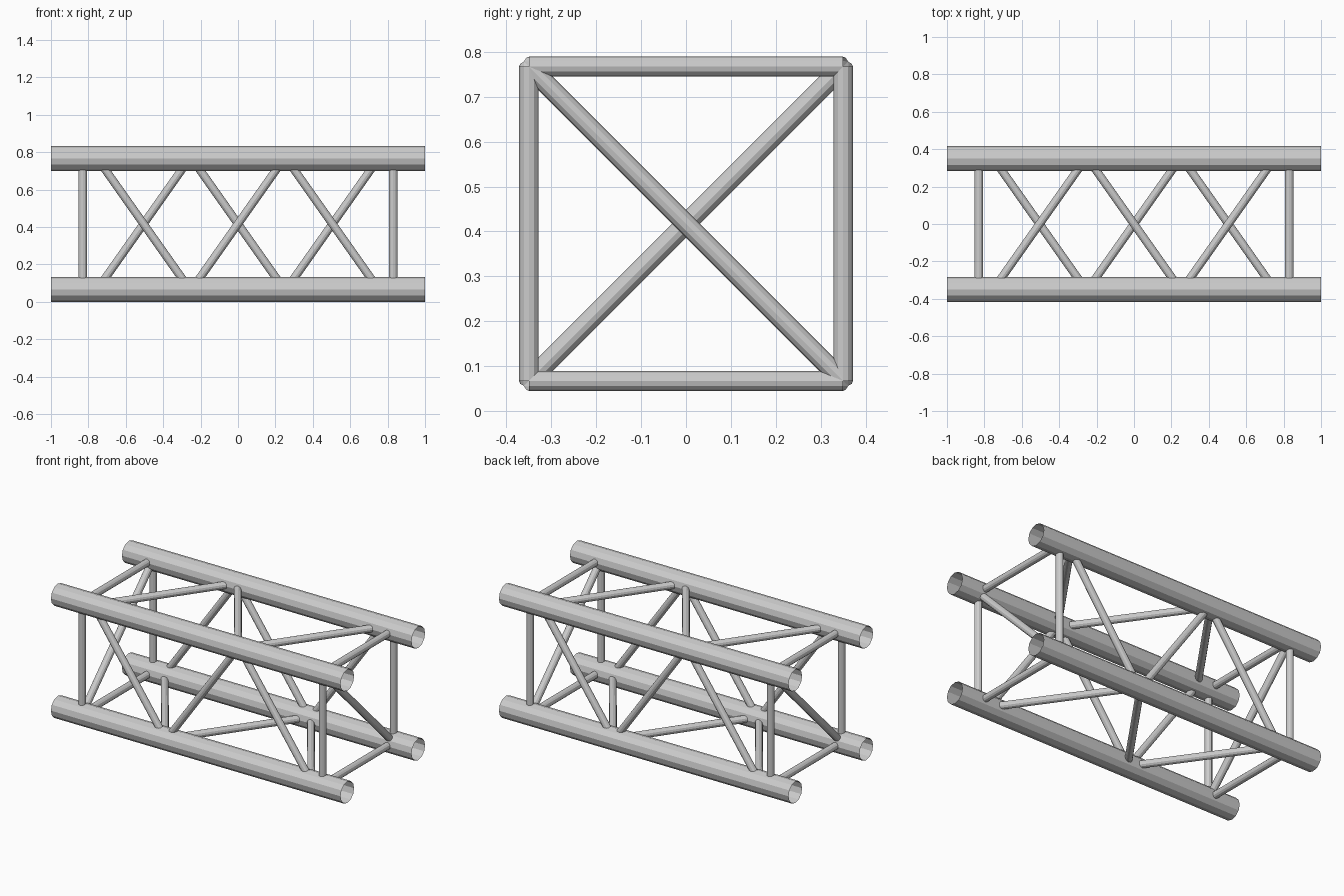
import bpy
from mathutils import Vector

if "Cube" in bpy.data.objects:
    bpy.data.objects.remove(bpy.data.objects["Cube"], do_unlink=True)

SIDES = 12
CHORD_R, BRACE_R = 0.067, 0.022
HALF = 0.35                      # half spacing between chord axes
MID_Z = HALF + CHORD_R
END_X = 0.83                     # position of the end frames
BAY, BAY_HALF = 0.505, 0.247     # bay pitch and half length of a diagonal

metal = bpy.data.materials.new("grey metal")
metal.use_nodes = True
GREY = (0.6, 0.6, 0.6, 1)
metal.diffuse_color = GREY
metal.node_tree.nodes["Principled BSDF"].inputs["Base Color"].default_value = GREY


def tube(name, start, end, radius):
    """Open faceted tube between two points given relative to the truss axis."""
    a, b = Vector(start), Vector(end)
    bpy.ops.mesh.primitive_cylinder_add(
        vertices=SIDES, radius=radius, depth=(b - a).length, end_fill_type='NOTHING',
        location=(a + b) / 2 + Vector((0, 0, MID_Z)),
        rotation=(b - a).to_track_quat('Z', 'Y').to_euler())
    obj = bpy.context.object
    obj.name = name
    obj.data.materials.append(metal)


Y_NAMES = {-1: "front", 1: "back"}
Z_NAMES = {-1: "lower", 1: "upper"}
X_NAMES = {-1: "right", 1: "left"}

# Four main chords
for y, y_name in Y_NAMES.items():
    for z, z_name in Z_NAMES.items():
        tube(f"{z_name}_{y_name}_chord", (-1, y * HALF, z * HALF),
             (1, y * HALF, z * HALF), CHORD_R)

# Square end frames, each with one cross diagonal
for x, x_name in X_NAMES.items():
    ex = x * END_X
    for y, y_name in Y_NAMES.items():
        tube(f"{x_name}_{y_name}_post", (ex, y * HALF, -HALF),
             (ex, y * HALF, HALF), BRACE_R)
    for z, z_name in Z_NAMES.items():
        tube(f"{x_name}_{z_name}_crossbar", (ex, -HALF, z * HALF),
             (ex, HALF, z * HALF), BRACE_R)
    tube(f"{x_name}_end_diagonal", (ex, -HALF, x * HALF),
         (ex, HALF, -x * HALF), BRACE_R)

# Zigzag diagonals on the four long faces
for bay in (-1, 0, 1):
    x0, x1 = bay * BAY - BAY_HALF, bay * BAY + BAY_HALF
    flip = HALF if bay == 0 else -HALF
    for side in (-1, 1):
        s = side * flip
        tube(f"{Y_NAMES[side]}_diagonal_{bay + 2}", (x0, side * HALF, s),
             (x1, side * HALF, -s), BRACE_R)
        tube(f"{Z_NAMES[side]}_diagonal_{bay + 2}", (x0, s, side * HALF),
             (x1, -s, side * HALF), BRACE_R)
